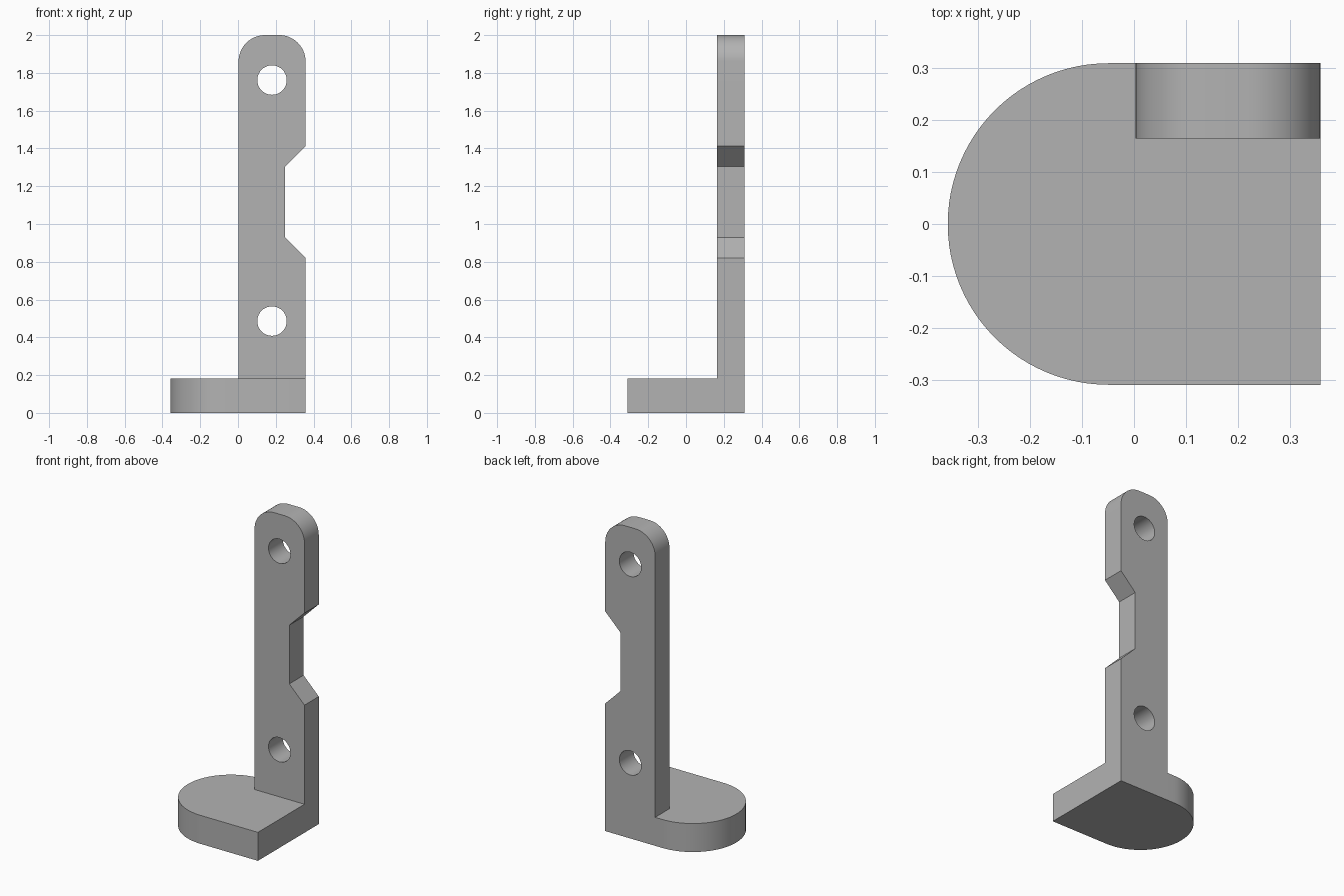
import bpy
import bmesh
from math import pi, cos, sin, radians
from mathutils import Vector

cube = bpy.data.objects.get("Cube")
if cube:
    bpy.data.objects.remove(cube)

# One plain grey finish
grey = bpy.data.materials.new("grey")
grey.use_nodes = True
colour = (0.45, 0.45, 0.45, 1)
grey.diffuse_color = colour
grey.node_tree.nodes["Principled BSDF"].inputs["Base Color"].default_value = colour


def arc(cx, cy, r, start, end, steps):
    """Points along an arc, angles in degrees."""
    angles = [radians(start + (end - start) * i / steps) for i in range(steps + 1)]
    return [(cx + r * cos(a), cy + r * sin(a)) for a in angles]


def prism(name, points, direction):
    """Extrude a closed outline of 3D points along a direction."""
    mesh = bpy.data.meshes.new(name)
    bm = bmesh.new()
    face = bm.faces.new([bm.verts.new(p) for p in points])
    extruded = bmesh.ops.extrude_face_region(bm, geom=[face])["geom"]
    bmesh.ops.translate(bm, vec=Vector(direction),
                        verts=[v for v in extruded if isinstance(v, bmesh.types.BMVert)])
    bmesh.ops.recalc_face_normals(bm, faces=bm.faces)
    bm.to_mesh(mesh)
    bm.free()
    mesh.materials.append(grey)
    obj = bpy.data.objects.new(name, mesh)
    bpy.context.collection.objects.link(obj)
    return obj


def combine(target, other, operation):
    """Apply a boolean and discard the helper."""
    mod = target.modifiers.new(operation, 'BOOLEAN')
    mod.operation, mod.solver, mod.object = operation, 'EXACT', other
    bpy.context.view_layer.objects.active = target
    bpy.ops.object.modifier_apply(modifier=mod.name)
    bpy.data.objects.remove(other)


half_x, half_y = 0.358, 0.309
base_top, front_y = 0.183, 0.164
left_x, notch_x, corner = 0.003, 0.25, 0.14

# Base plate: square at one end, half round at the other
base_outline = [(half_x, -half_y), (half_x, half_y)]
base_outline += arc(half_y - half_x, 0, half_y, 90, 270, 48)
bracket = prism("bracket", [(x, y, 0) for x, y in base_outline], (0, 0, base_top))

# Upright arm: rounded top corners and a bevelled notch in one edge
arm_outline = [(left_x, 0), (half_x, 0), (half_x, 0.82), (notch_x, 0.928),
               (notch_x, 1.305), (half_x, 1.412)]
arm_outline += arc(half_x - corner, 2 - corner, corner, 0, 90, 16)
arm_outline += arc(left_x + corner, 2 - corner, corner, 90, 180, 16)
arm = prism("upright_arm", [(x, front_y, z) for x, z in arm_outline],
            (0, half_y - front_y, 0))

# Screw holes through the arm
for z in (0.486, 1.762):
    circle = arc(0.18, z, 0.078, 0, 360, 40)[:-1]
    hole = prism("hole_cutter", [(x, 0, y) for x, y in circle], (0, 1, 0))
    combine(arm, hole, 'DIFFERENCE')

combine(bracket, arm, 'UNION')

# Smooth the rounded walls, keep the edges crisp
bpy.ops.object.select_all(action='DESELECT')
bracket.select_set(True)
bpy.context.view_layer.objects.active = bracket
bpy.ops.object.shade_smooth_by_angle(angle=radians(30))
